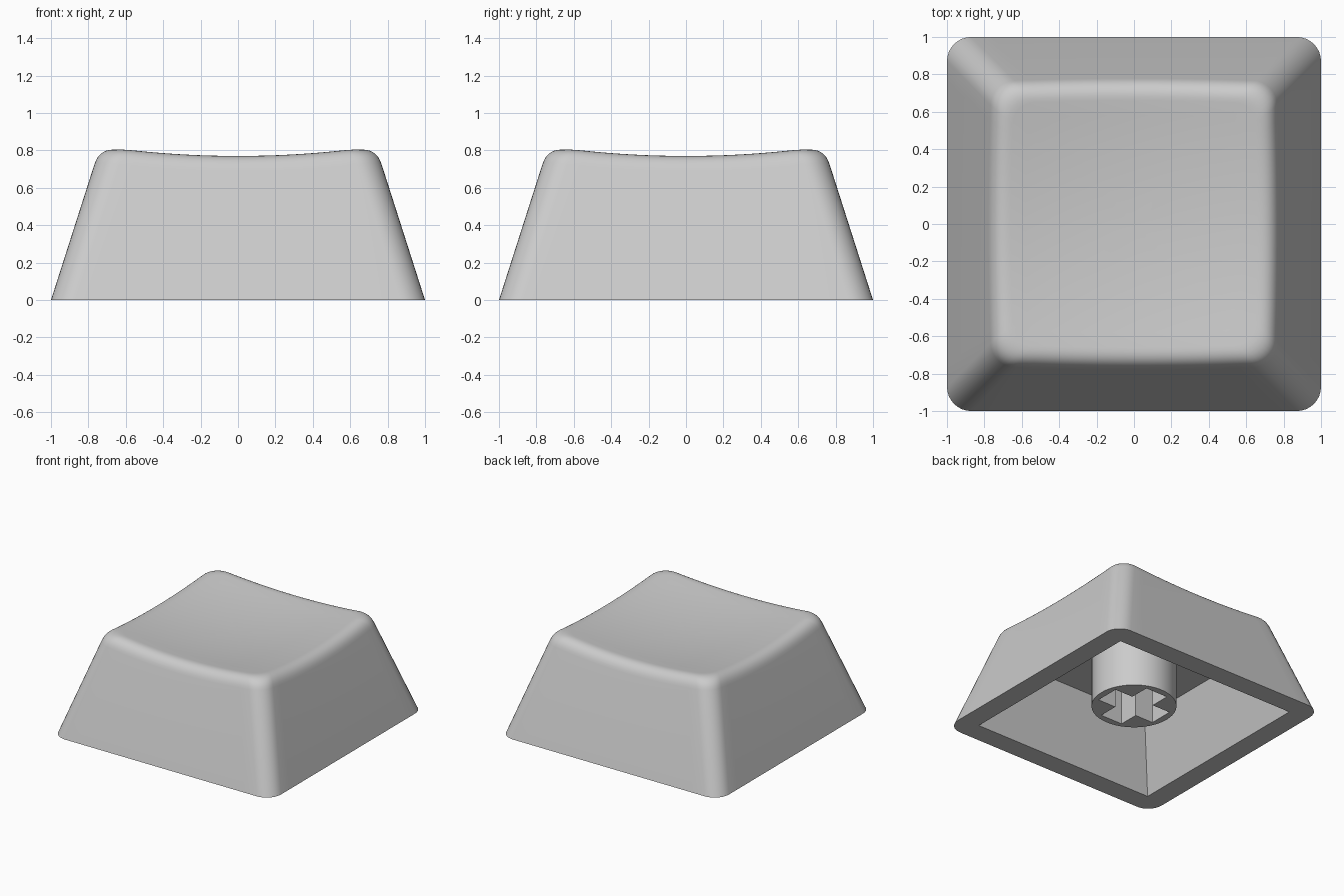
import bpy, bmesh, math
from mathutils import Vector

if "Cube" in bpy.data.objects:
    bpy.data.objects.remove(bpy.data.objects["Cube"])

grey = bpy.data.materials.new("light grey plastic")
grey.diffuse_color = (0.6, 0.6, 0.6, 1)
grey.use_nodes = True
grey.node_tree.nodes["Principled BSDF"].inputs["Base Color"].default_value = grey.diffuse_color

TAPER, CORNER, FILLET = 0.32, 0.13, 0.09


def new_object(name, bm):
    bmesh.ops.recalc_face_normals(bm, faces=bm.faces)
    mesh = bpy.data.meshes.new(name)
    bm.to_mesh(mesh)
    bm.free()
    mesh.materials.append(grey)
    obj = bpy.data.objects.new(name, mesh)
    bpy.context.collection.objects.link(obj)
    return obj


def loft(bm, rings):
    for a, b in zip(rings, rings[1:]):
        n = len(a)
        for i in range(n):
            bm.faces.new((a[i], a[(i + 1) % n], b[(i + 1) % n], b[i]))


def cut(obj, cutter):
    mod = obj.modifiers.new("cut", 'BOOLEAN')
    mod.operation, mod.solver, mod.object = 'DIFFERENCE', 'EXACT', cutter
    bpy.context.view_layer.objects.active = obj
    bpy.ops.object.modifier_apply(modifier=mod.name)
    bpy.data.objects.remove(cutter)


def smooth(obj, angle):
    bpy.ops.object.select_all(action='DESELECT')
    obj.select_set(True)
    bpy.context.view_layer.objects.active = obj
    bpy.ops.object.shade_smooth_by_angle(angle=math.radians(angle))


def dish(x, y):
    return 0.725 + 0.1 * (x * x + y * y)


def side_point(q, t, z):
    """Point on the tapered wall: quarter q, t in 0..1 is the arc, 1..2 the edge."""
    h = 1 - TAPER * z
    c = h - CORNER
    if t <= 1:
        a = t * math.pi / 2
        x, y = c + CORNER * math.cos(a), c + CORNER * math.sin(a)
    else:
        x, y = c - 2 * c * (t - 1), h
    for _ in range(q):
        x, y = -y, x
    return Vector((x, y, z))


# Outer shell: tapered walls, rounded rim, dished top
params = [(q, t) for q in range(4)
          for t in [i / 8 for i in range(9)] + [1 + i / 16 for i in range(1, 16)]]
columns = []
for q, t in params:
    z = 0.77
    for _ in range(12):
        p = side_point(q, t, z)
        z = dish(p.x, p.y)
    p = side_point(q, t, z)
    low = side_point(q, t, z - FILLET)
    s = 1 - FILLET / 0.75
    high = Vector((p.x * s, p.y * s, dish(p.x * s, p.y * s)))
    col = [side_point(q, t, 0)]
    for i in range(9):
        u = i / 8
        col.append(low * (1 - u) ** 2 + p * 2 * u * (1 - u) + high * u * u)
    for f in (0.88, 0.74, 0.6, 0.45, 0.3, 0.15):
        x, y = high.x * f, high.y * f
        col.append(Vector((x, y, dish(x, y))))
    columns.append(col)
bm = bmesh.new()
rings = [[bm.verts.new(c[k]) for c in columns] for k in range(len(columns[0]))]
loft(bm, rings)
bm.faces.new(rings[0])
centre = bm.verts.new((0, 0, dish(0, 0)))
for i, v in enumerate(rings[-1]):
    bm.faces.new((v, rings[-1][(i + 1) % len(columns)], centre))
shell = new_object("cap_shell", bm)

# Sharp-cornered cavity underneath
bm = bmesh.new()
square = ((1, 1), (-1, 1), (-1, -1), (1, -1))
levels = [[bm.verts.new((x * h, y * h, z)) for x, y in square]
          for h, z in ((0.862, -0.1), (0.655, 0.545))]
loft(bm, levels)
for ring in levels:
    bm.faces.new(ring)
cut(shell, new_object("cavity_cutter", bm))
smooth(shell, 30)

# Mounting stem with a cross-shaped socket
bm = bmesh.new()
bmesh.ops.create_cone(bm, cap_ends=True, segments=48, radius1=0.32, radius2=0.32, depth=0.46)
bmesh.ops.translate(bm, verts=bm.verts, vec=(0, 0, 0.34))
stem = new_object("stem", bm)
bm = bmesh.new()
L, w = 0.265, 0.1
outline = ((L, -w), (L, w), (w, w), (w, L), (-w, L), (-w, w),
           (-L, w), (-L, -w), (-w, -w), (-w, -L), (w, -L), (w, -w))
levels = [[bm.verts.new((x, y, z)) for x, y in outline] for z in (0, 0.52)]
loft(bm, levels)
for ring in levels:
    bm.faces.new(ring)
cut(stem, new_object("socket_cutter", bm))
smooth(stem, 30)
